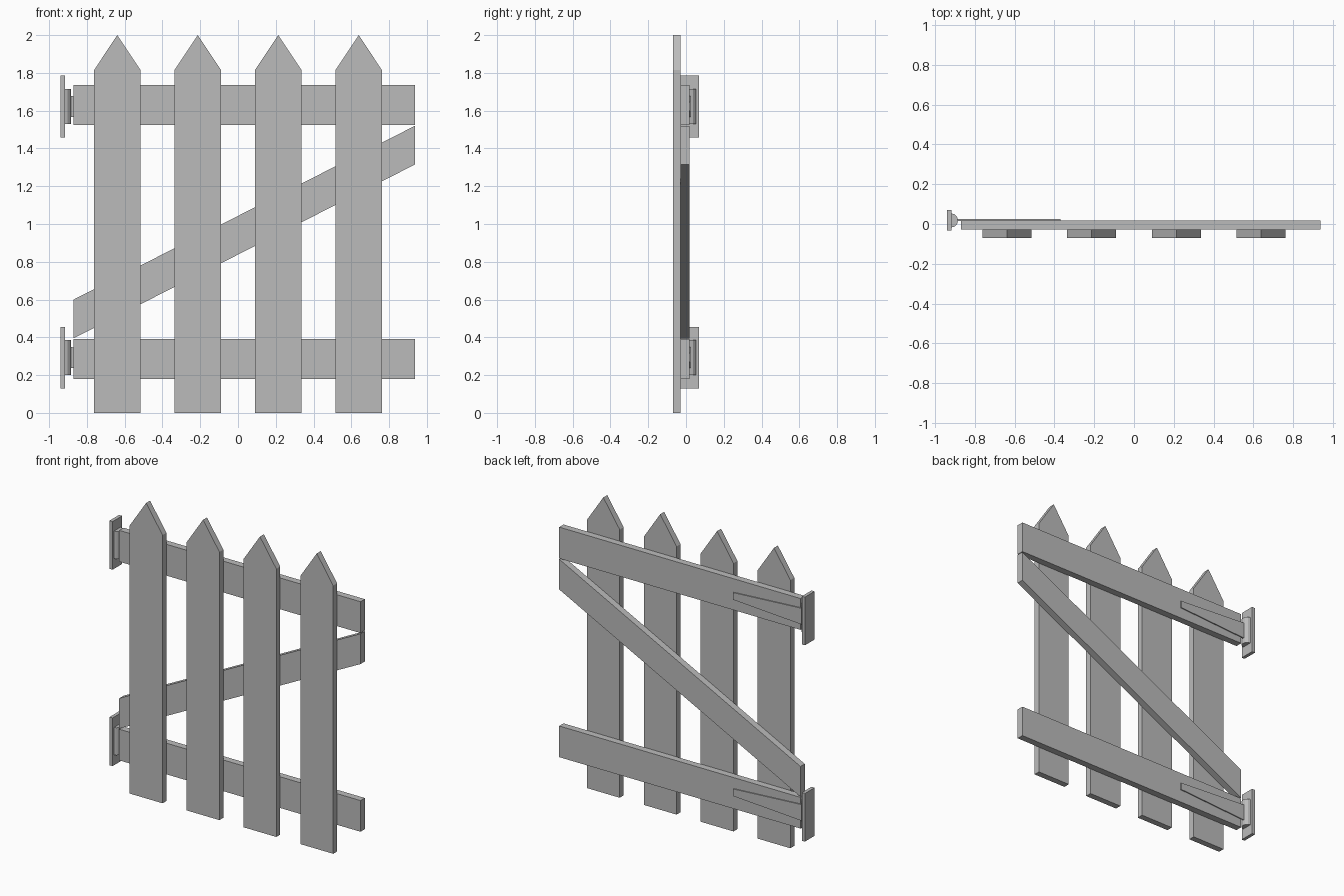
import bpy, bmesh, math

cube = bpy.data.objects.get("Cube")
if cube:
    bpy.data.objects.remove(cube, do_unlink=True)

# One plain grey for the whole gate
GREY = (0.5, 0.5, 0.5, 1.0)
grey = bpy.data.materials.new("plain grey")
grey.use_nodes = True
grey.diffuse_color = GREY
grey.node_tree.nodes["Principled BSDF"].inputs["Base Color"].default_value = GREY


def extrude_profile(name, profile, y0, y1):
    """Solid from an (x, z) outline, running from y0 back to y1."""
    bm = bmesh.new()
    face = bm.faces.new([bm.verts.new((x, y0, z)) for x, z in profile])
    result = bmesh.ops.extrude_face_region(bm, geom=[face])
    verts = [v for v in result["geom"] if isinstance(v, bmesh.types.BMVert)]
    bmesh.ops.translate(bm, verts=verts, vec=(0, y1 - y0, 0))
    bmesh.ops.recalc_face_normals(bm, faces=bm.faces)
    mesh = bpy.data.meshes.new(name)
    bm.to_mesh(mesh)
    bm.free()
    mesh.materials.append(grey)
    obj = bpy.data.objects.new(name, mesh)
    bpy.context.collection.objects.link(obj)
    return obj


def box(name, x0, x1, y0, y1, z0, z1):
    return extrude_profile(name, [(x0, z0), (x1, z0), (x1, z1), (x0, z1)], y0, y1)


FRONT, MID, BACK = -0.07, -0.028, 0.018   # layers of boards
LEFT, RIGHT = -0.87, 0.937                # ends of the rails

# Pointed pickets
for i in range(4):
    x = -0.639 + 0.426 * i
    w = 0.123
    extrude_profile(f"picket_{i + 1}",
                    [(x - w, 0), (x + w, 0), (x + w, 1.815), (x, 2.0), (x - w, 1.815)],
                    FRONT, MID)

# Horizontal rails and the diagonal brace between them
box("lower_rail", LEFT, RIGHT, MID, BACK, 0.18, 0.391)
box("upper_rail", LEFT, RIGHT, MID, BACK, 1.525, 1.737)
extrude_profile("diagonal_brace",
                [(LEFT, 0.395), (RIGHT, 1.315), (RIGHT, 1.52), (LEFT, 0.60)], MID, BACK)

# Hinges: wall plate, round barrel and tapered strap
for label, z in (("lower", 0.293), ("upper", 1.622)):
    box(f"{label}_hinge_plate", -0.94, -0.917, -0.032, 0.07, z - 0.163, z + 0.163)

    bpy.ops.mesh.primitive_cylinder_add(vertices=12, radius=0.036, depth=0.186,
                                        location=(-0.92, 0.018, z))
    barrel = bpy.context.object
    barrel.name = f"{label}_hinge_barrel"
    barrel.data.materials.append(grey)
    # Keep only the half that stands proud of the plate
    for v in barrel.data.vertices:
        v.co.x = max(v.co.x, -0.005)

    extrude_profile(f"{label}_hinge_strap",
                    [(-0.9, z - 0.056), (-0.37, z - 0.024),
                     (-0.37, z + 0.024), (-0.9, z + 0.056)], 0.015, 0.025)
